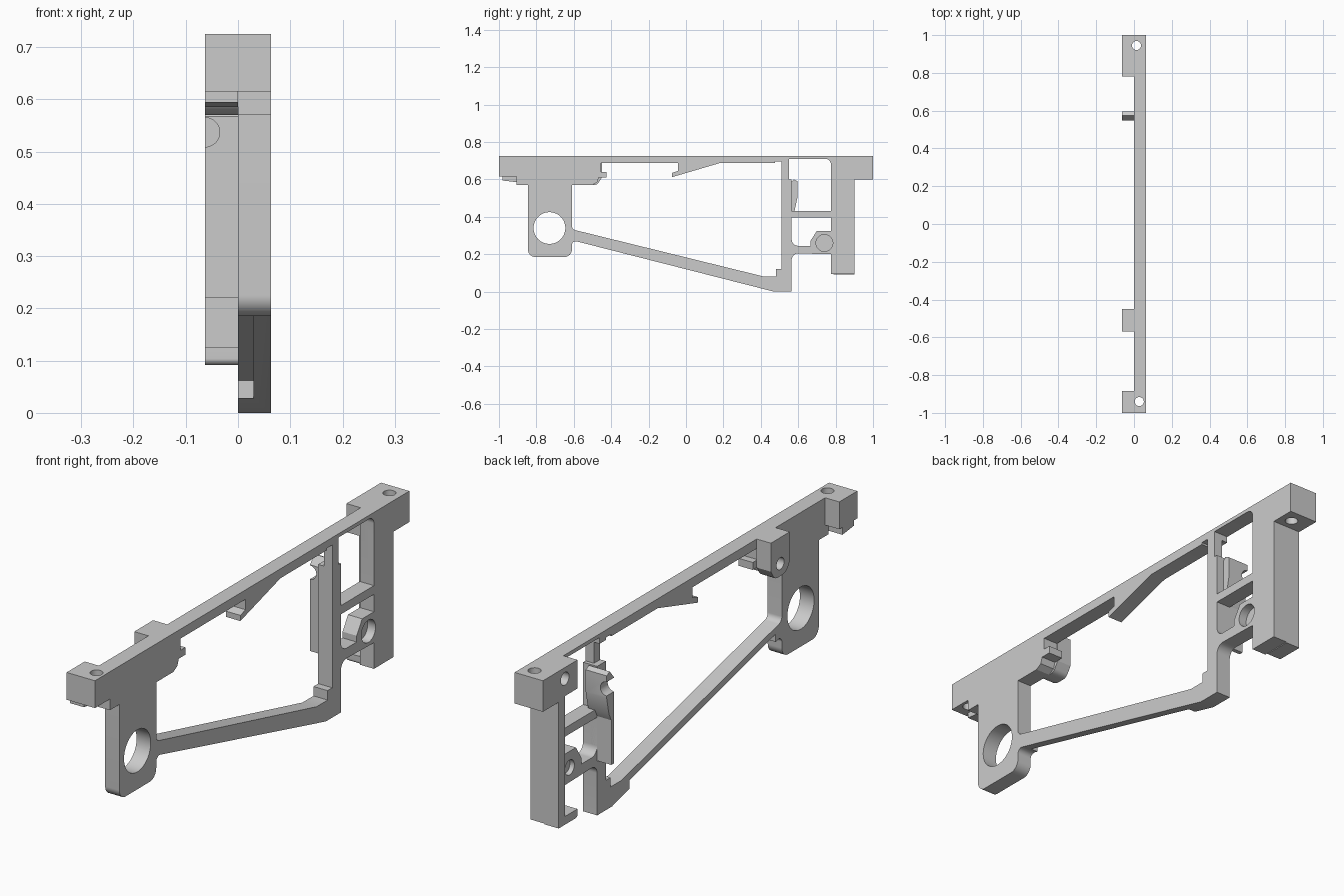
import bpy, bmesh, math
from mathutils import Vector

cube = bpy.data.objects.get("Cube")
if cube:
    bpy.data.objects.remove(cube)

grey = bpy.data.materials.new("plain grey")
grey.use_nodes = True
grey.diffuse_color = (0.6, 0.6, 0.6, 1)
grey.node_tree.nodes["Principled BSDF"].inputs["Base Color"].default_value = (0.6, 0.6, 0.6, 1)

W = 0.063  # half width of the whole bracket


def rounded(points):
    """Replace each (y, z, radius) corner by a fillet arc."""
    out = []
    for i, p in enumerate(points):
        c = Vector(p[:2])
        if len(p) == 2:
            out.append(c)
            continue
        r = p[2]
        a = (Vector(points[i - 1][:2]) - c).normalized()
        b = (Vector(points[(i + 1) % len(points)][:2]) - c).normalized()
        half = a.angle(b) / 2
        centre = c + (a + b).normalized() * r / math.sin(half)
        start = c + a * r / math.tan(half) - centre
        end = c + b * r / math.tan(half) - centre
        for k in range(9):
            out.append(centre + start.lerp(end, k / 8).normalized() * r)
    return out


def prism(name, points, x0=0.0, x1=W):
    """Side profile in y, z drawn out along x."""
    bm = bmesh.new()
    face = bm.faces.new([bm.verts.new((x0, p.x, p.y)) for p in rounded(points)])
    ext = bmesh.ops.extrude_face_region(bm, geom=[face])
    moved = [v for v in ext["geom"] if isinstance(v, bmesh.types.BMVert)]
    bmesh.ops.translate(bm, verts=moved, vec=(x1 - x0, 0, 0))
    bmesh.ops.recalc_face_normals(bm, faces=bm.faces)
    mesh = bpy.data.meshes.new(name)
    bm.to_mesh(mesh)
    bm.free()
    mesh.materials.append(grey)
    ob = bpy.data.objects.new(name, mesh)
    bpy.context.collection.objects.link(ob)
    return ob


def box(name, y0, y1, z0, z1, x0=-W, x1=0.0):
    return prism(name, [(y0, z0), (y1, z0), (y1, z1), (y0, z1)], x0, x1)


def rod(axis, centre, radius, depth):
    turn = {"x": (0, math.pi / 2, 0), "y": (math.pi / 2, 0, 0), "z": (0, 0, 0)}[axis]
    bpy.ops.mesh.primitive_cylinder_add(vertices=40, radius=radius, depth=depth,
                                        location=centre, rotation=turn)
    ob = bpy.context.object
    ob.name = "hole_cutter"
    ob.data.materials.append(grey)
    return ob


def cut(target, *cutters):
    for c in cutters:
        c.hide_render = True
        mod = target.modifiers.new("cut", "BOOLEAN")
        mod.operation = "DIFFERENCE"
        mod.solver = "EXACT"
        mod.object = c
        bpy.context.view_layer.objects.active = target
        bpy.ops.object.modifier_apply(modifier=mod.name)
        bpy.data.objects.remove(c)


# Main plate outline
plate = prism("main_plate", [
    (-1, 0.725), (-1, 0.615), (-0.905, 0.615), (-0.905, 0.57), (-0.845, 0.57),
    (-0.845, 0.185, 0.04), (-0.61, 0.185, 0.04), (-0.61, 0.275, 0.02),
    (0.47, 0), (0.565, 0), (0.565, 0.205, 0.035), (0.775, 0.2),
    (0.775, 0.095), (0.9, 0.095), (0.9, 0.6), (1, 0.6), (1, 0.725)])

# Large opening with its hook, wedge and sloping strut
opening = prism("opening_cutter", [
    (-0.61, 0.57), (-0.61, 0.333, 0.025), (0.41, 0.082), (0.48, 0.082),
    (0.48, 0.12), (0.51, 0.12), (0.51, 0.695), (0.475, 0.695), (0.475, 0.687),
    (0.18, 0.687), (-0.075, 0.612), (-0.075, 0.635), (-0.042, 0.645),
    (-0.042, 0.687), (-0.455, 0.687), (-0.455, 0.64), (-0.425, 0.64),
    (-0.425, 0.61), (-0.467, 0.61), (-0.475, 0.585), (-0.5, 0.57)], -0.1, 0.1)
# The wedge hangs below the top bar, so its profile is added back here
# Windows beside the rear post
upper = prism("upper_window_cutter", [
    (0.565, 0.43), (0.775, 0.43), (0.775, 0.71, 0.03), (0.55, 0.71),
    (0.55, 0.6), (0.565, 0.6)], -0.1, 0.1)
lower = prism("lower_window_cutter", [
    (0.565, 0.245, 0.035), (0.665, 0.245), (0.665, 0.27), (0.7, 0.325),
    (0.775, 0.325), (0.775, 0.395), (0.565, 0.395)], -0.1, 0.1)
# Thinner inner half of the strut and of the column top
strut_relief = prism("strut_relief_cutter", [
    (-0.57, 0.23), (0.36, -0.01), (0.36, 0.062), (-0.57, 0.296)], -0.1, 0.03)
column_relief = box("column_relief_cutter", 0.5, 0.56, 0.6, 0.685, -0.1, 0.025)
cut(plate, opening, upper, lower, strut_relief, column_relief,
    rod("x", (0, -0.73, 0.34), 0.085, 0.4),
    rod("x", (0.063, 0.74, 0.26), 0.045, 0.07),
    rod("x", (0, 0.74, 0.26), 0.03, 0.04),
    rod("z", (0.028, -0.94, 0.66), 0.024, 0.4),
    rod("z", (0.013, 0.945, 0.66), 0.024, 0.4))

# Front end block and its small tab
front_block = box("front_block", -1, -0.885, 0.615, 0.725)
cut(front_block, rod("z", (0.028, -0.94, 0.66), 0.024, 0.4))
prism("front_tab", [(-0.98, 0.615), (-0.98, 0.594), (-0.905, 0.585), (-0.905, 0.615)], -W, 0)

# Screw block with rounded underside
screw_block = prism("screw_block", [
    (-0.57, 0.725), (-0.57, 0.57, 0.05), (-0.475, 0.57, 0.03),
    (-0.45, 0.61), (-0.45, 0.725)], -W, 0)
cut(screw_block, rod("x", (-W, -0.51, 0.62), 0.024, 0.08))

# Rear post: channel shaped on the inner side, with a foot
rear_post = prism("rear_post", [
    (1, 0.725), (0.78, 0.725), (0.78, 0.61), (0.86, 0.61), (0.86, 0.125),
    (0.78, 0.125), (0.78, 0.092, 0.012), (0.9, 0.092), (0.9, 0.6), (1, 0.6)], -W, 0)
cut(rear_post, rod("x", (-W, 0.86, 0.68), 0.026, 0.08),
    rod("z", (0.013, 0.945, 0.66), 0.024, 0.4))

# Clip plate on the column, with a round notch and a sloping top
clip = prism("clip_plate", [
    (0.548, 0.22), (0.565, 0.22), (0.565, 0.4), (0.58, 0.43), (0.595, 0.5),
    (0.595, 0.59), (0.575, 0.6), (0.548, 0.567)], -W, 0.03)
cut(clip, rod("y", (-W, 0.57, 0.537), 0.028, 0.2))

# Smooth the fillets and bores, keep corners crisp
for ob in (plate, front_block, screw_block, rear_post, clip):
    bpy.ops.object.select_all(action="DESELECT")
    ob.select_set(True)
    bpy.context.view_layer.objects.active = ob
    bpy.ops.object.shade_smooth_by_angle(angle=math.radians(25))
